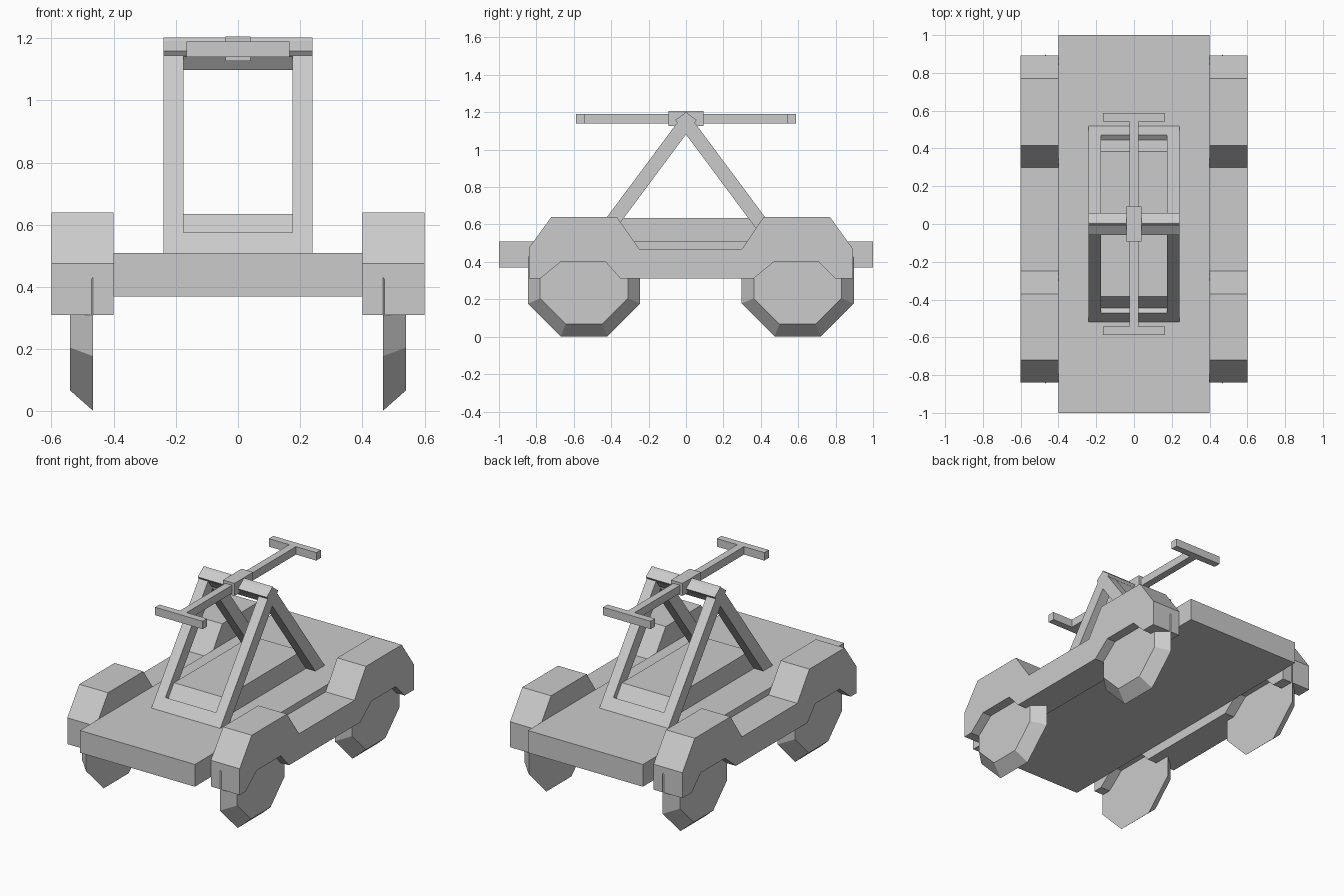
import bpy, bmesh, math
from mathutils import Matrix, Vector

if "Cube" in bpy.data.objects:
    bpy.data.objects.remove(bpy.data.objects["Cube"])


def finish(name, bm):
    bmesh.ops.recalc_face_normals(bm, faces=bm.faces)
    mesh = bpy.data.meshes.new(name)
    bm.to_mesh(mesh)
    bm.free()
    obj = bpy.data.objects.new(name, mesh)
    bpy.context.collection.objects.link(obj)
    return obj


def box(name, x, y, z):
    """Box from (min, max) ranges."""
    bm = bmesh.new()
    size = [b - a for a, b in (x, y, z)]
    mid = [(a + b) / 2 for a, b in (x, y, z)]
    bmesh.ops.create_cube(bm, size=1, matrix=Matrix.Translation(mid) @ Matrix.Diagonal((*size, 1)))
    return finish(name, bm)


def extrude_x(name, profile, x0, x1):
    """Extrude a (y, z) profile from x0 to x1."""
    bm = bmesh.new()
    face = bm.faces.new([bm.verts.new((x0, y, z)) for y, z in profile])
    out = bmesh.ops.extrude_face_region(bm, geom=[face])
    verts = [v for v in out["geom"] if isinstance(v, bmesh.types.BMVert)]
    bmesh.ops.translate(bm, verts=verts, vec=(x1 - x0, 0, 0))
    return finish(name, bm)


# Flat deck
box("deck", (-0.4, 0.4), (-1, 1), (0.37, 0.51))

# Side fenders with wheel arches
fender = [(-0.84, 0.31), (-0.84, 0.475), (-0.72, 0.64), (-0.37, 0.64), (-0.25, 0.47),
          (0.30, 0.47), (0.415, 0.64), (0.77, 0.64), (0.892, 0.47), (0.892, 0.31),
          (0.80, 0.31), (0.71, 0.40), (0.47, 0.40), (0.36, 0.31),
          (-0.35, 0.31), (-0.43, 0.40), (-0.67, 0.40), (-0.78, 0.31)]
for side, label in ((1, "right"), (-1, "left")):
    extrude_x(label + "_fender", fender, 0.4 * side, 0.6 * side)

    # Tapered eight-sided wheels
    for y, end in ((-0.545, "front"), (0.597, "rear")):
        bm = bmesh.new()
        bmesh.ops.create_cone(bm, cap_ends=True, segments=8, radius1=0.325, radius2=0.254, depth=0.074,
                              matrix=Matrix.Rotation(math.pi / 8, 4, "Z"))
        bmesh.ops.transform(bm, verts=bm.verts, matrix=Matrix.Translation((0.503 * side, y, 0.302))
                            @ Matrix.Rotation(side * math.pi / 2, 4, "Y"))
        finish(f"{label}_{end}_wheel", bm)


# Leaning rectangular frames that cross at the top
def leaning_frame(name, turn):
    top = Vector((0, 0.003, 1.203))                # outer top edge
    along = Vector((0, 0.597, -0.802))             # down the leg
    inward = Vector((0, -0.802, -0.597)) * 0.075   # frame thickness
    bm = bmesh.new()

    def loop(half, s0, s1, depth):
        return [bm.verts.new(top + along * s + inward * depth + Vector((x, 0, 0)))
                for x, s in ((-half, s0), (half, s0), (half, s1), (-half, s1))]

    loops = [loop(0.24, 0, 0.90, 0), loop(0.24, 0, 0.90, 1),
             loop(0.176, 0.075, 0.783, 1), loop(0.176, 0.075, 0.783, 0)]
    for a, b in zip(loops, loops[1:] + loops[:1]):
        for i in range(4):
            j = (i + 1) % 4
            bm.faces.new((a[i], a[j], b[j], b[i]))
    bmesh.ops.rotate(bm, verts=bm.verts, matrix=Matrix.Rotation(turn, 3, "Z"))
    finish(name, bm)


leaning_frame("rear_frame", 0)
leaning_frame("front_frame", math.pi)

# Sloped-end housing between the frames
extrude_x("housing", [(-0.478, 0.51), (-0.385, 0.635), (0.385, 0.635), (0.478, 0.51)], -0.176, 0.176)

# Rocking pump lever
box("pivot_block", (-0.04, 0.04), (-0.093, 0.093), (1.127, 1.206))
box("lever_beam", (-0.023, 0.023), (-0.545, 0.545), (1.14, 1.19))
box("front_handle", (-0.165, 0.165), (-0.587, -0.543), (1.14, 1.19))
box("rear_handle", (-0.165, 0.165), (0.543, 0.587), (1.14, 1.19))
